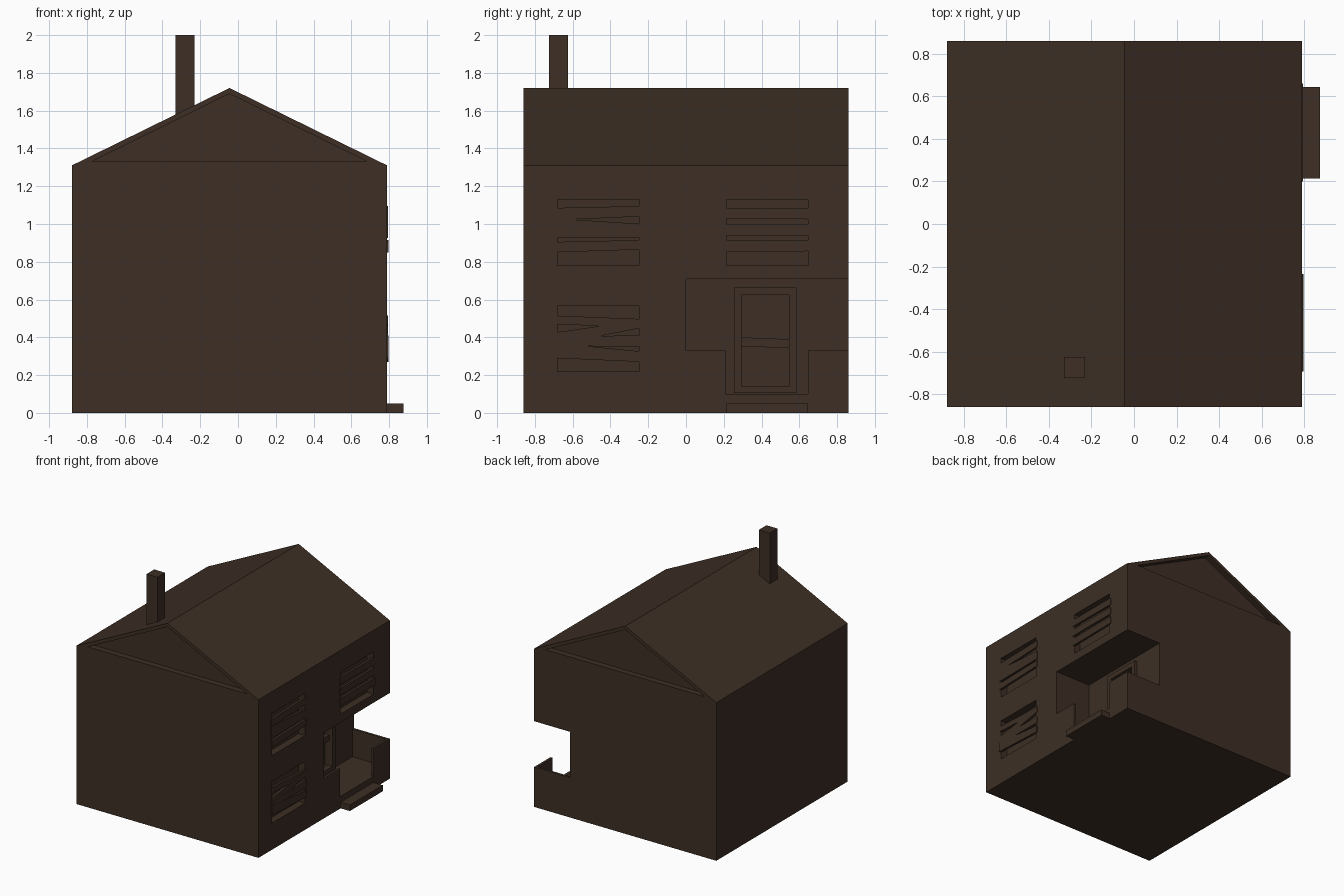
import bpy, bmesh

if "Cube" in bpy.data.objects:
    bpy.data.objects.remove(bpy.data.objects["Cube"])

wood = bpy.data.materials.new("dark brown")
wood.diffuse_color = (0.047, 0.028, 0.018, 1)
wood.use_nodes = True
wood.node_tree.nodes["Principled BSDF"].inputs["Base Color"].default_value = wood.diffuse_color


def make(name, pts, axis, a, b):
    """Extrude a closed 2D profile from a to b along 'x' (pts are y,z) or 'y' (pts are x,z)."""
    bm = bmesh.new()
    place = (lambda p, t: (t, p[0], p[1])) if axis == 'x' else (lambda p, t: (p[0], t, p[1]))
    lo = [bm.verts.new(place(p, a)) for p in pts]
    hi = [bm.verts.new(place(p, b)) for p in pts]
    bm.faces.new(lo)
    bm.faces.new(hi)
    for i in range(len(pts)):
        j = (i + 1) % len(pts)
        bm.faces.new((lo[i], lo[j], hi[j], hi[i]))
    bmesh.ops.recalc_face_normals(bm, faces=bm.faces)
    me = bpy.data.meshes.new(name)
    bm.to_mesh(me)
    bm.free()
    ob = bpy.data.objects.new(name, me)
    bpy.context.collection.objects.link(ob)
    me.materials.append(wood)
    return ob


def box(name, x0, x1, y0, y1, z0, z1):
    return make(name, [(y0, z0), (y1, z0), (y1, z1), (y0, z1)], 'x', x0, x1)


def cut(target, cutter):
    cutter.hide_render = True
    m = target.modifiers.new("cut", 'BOOLEAN')
    m.operation = 'DIFFERENCE'
    m.solver = 'EXACT'
    m.object = cutter
    bpy.context.view_layer.objects.active = target
    bpy.ops.object.modifier_apply(modifier=m.name)
    bpy.data.objects.remove(cutter, do_unlink=True)


L, R, F, B = -0.88, 0.79, -0.86, 0.86
RIDGE = (-0.045, 1.72)
PORCH = 0.46            # porch back wall

# House body with pitched roof
house = make("house_body", [(L, 0), (R, 0), (R, 1.31), RIDGE, (L, 1.31)], 'y', F, B)

# Recessed gables front and back
gable = [(-0.775, 1.33), (0.685, 1.33), (-0.045, 1.69)]
for y0, y1 in ((F - 0.1, F + 0.05), (B - 0.05, B + 0.1)):
    cut(house, make("gable_cutter", gable, 'y', y0, y1))

# Corner porch and door recess
cut(house, box("porch_cutter", PORCH, 1.0, 0.0, 1.0, 0.10, 0.71))
cut(house, box("door_cutter", PORCH - 0.05, PORCH + 0.05, 0.29, 0.55, 0.13, 0.63))

# Boarded windows: opening (y0, y1, z0, z1), boards (left low, left high, right low, right high)
windows = [
    ("upper_left", (-0.68, -0.25, 0.78, 1.13),
     [(1.02, 1.085, 1.04, 1.095), (0.925, 1.03, 0.93, 1.0), (0.85, 0.905, 0.865, 0.915)]),
    ("upper_right", (0.215, 0.645, 0.78, 1.13),
     [(1.028, 1.085, 1.025, 1.085), (0.94, 0.998, 0.94, 0.998), (0.852, 0.915, 0.856, 0.915)]),
    ("lower_left", (-0.68, -0.25, 0.22, 0.565),
     [(0.47, 0.515, 0.45, 0.497), (0.36, 0.425, 0.45, 0.492),
      (0.355, 0.405, 0.35, 0.41), (0.29, 0.37, 0.27, 0.325)]),
]
for name, (y0, y1, z0, z1), boards in windows:
    cut(house, box("window_cutter", R - 0.06, R + 0.1, y0, y1, z0, z1))
    for k, (a, b, c, d) in enumerate(boards):
        e = 0.015
        # slightly different depths so crossing boards do not share a plane
        x = R + 0.004 + 0.001 * k
        make(f"{name}_board_{k}", [(y0 - e, a), (y1 + e, c), (y1 + e, d), (y0 - e, b)], 'x', x - 0.02, x)

# Porch parapets, with a gap for the step
T = 0.02
box("parapet_inner", R - T, R, 0.0, 0.21, 0.10, 0.33)
box("parapet_corner", R - T, R, 0.645, B, 0.10, 0.33)
box("parapet_back", PORCH, R - T, B - T, B, 0.10, 0.33)
box("porch_step", R, 0.875, 0.215, 0.645, 0.0, 0.05)

# Door frame, middle plank and inner rim
DX = PORCH + 0.025
for name, y0, y1, z0, z1 in (("left", 0.255, 0.295, 0.105, 0.665), ("right", 0.545, 0.585, 0.105, 0.665),
                             ("top", 0.295, 0.545, 0.625, 0.665), ("bottom", 0.295, 0.545, 0.105, 0.14)):
    box("door_frame_" + name, PORCH - 0.02, DX, y0, y1, z0, z1)
make("door_plank", [(0.29, 0.35), (0.55, 0.345), (0.55, 0.39), (0.29, 0.40)], 'x', PORCH - 0.05, PORCH - 0.005)

# Chimney
box("chimney", -0.33, -0.23, -0.725, -0.625, 1.50, 2.0)
